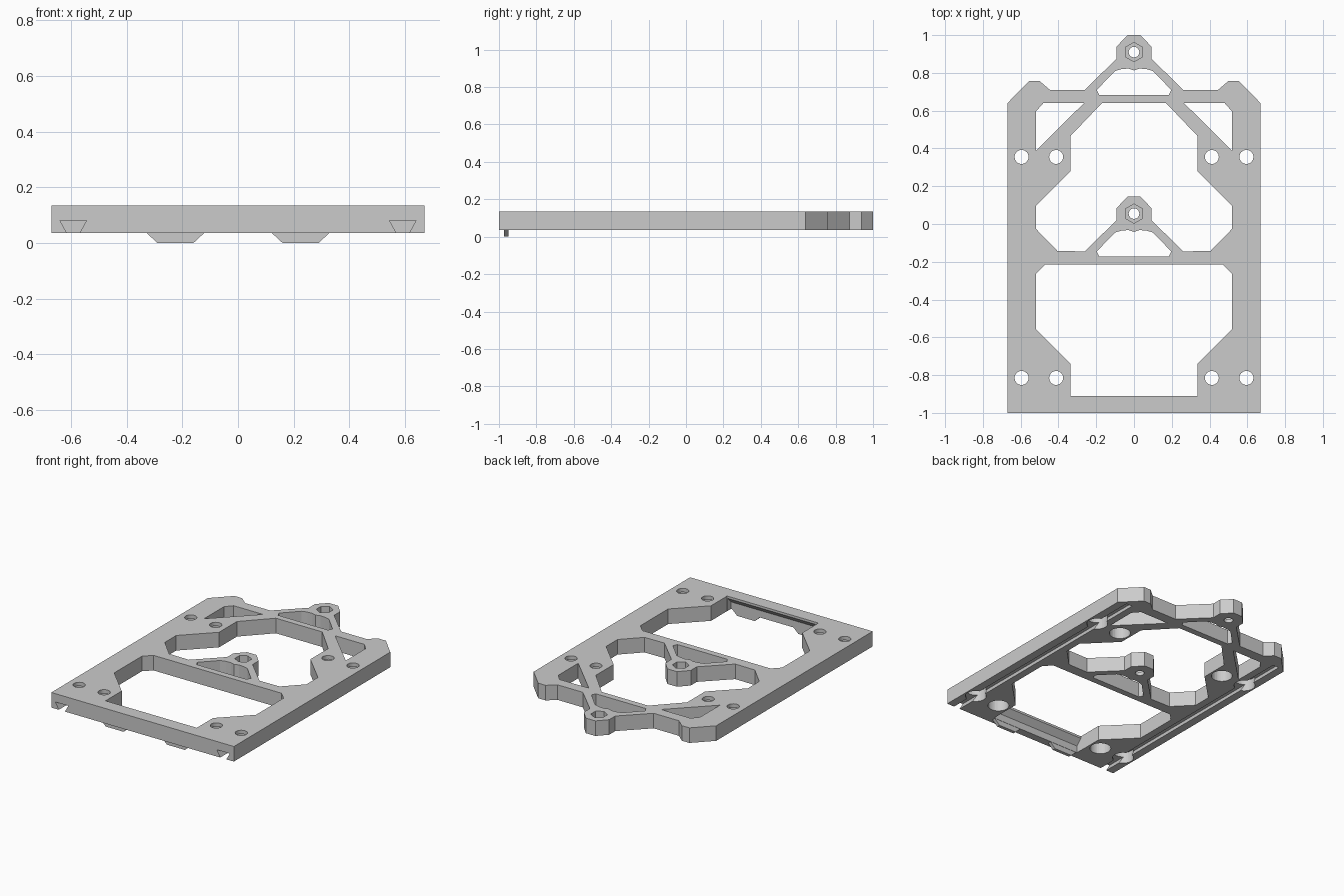
import bpy, bmesh
from math import cos, sin, pi

if "Cube" in bpy.data.objects:
    bpy.data.objects.remove(bpy.data.objects["Cube"])

Z0, Z1 = 0.035, 0.135


def extrude(name, pts, place, a, b):
    """Extrude a 2D profile from a to b; place(u, v, w) maps it into space."""
    bm = bmesh.new()
    lo = [bm.verts.new(place(u, v, a)) for u, v in pts]
    hi = [bm.verts.new(place(u, v, b)) for u, v in pts]
    bm.faces.new(lo)
    bm.faces.new(hi)
    for i in range(len(pts)):
        j = (i + 1) % len(pts)
        bm.faces.new((lo[i], lo[j], hi[j], hi[i]))
    bmesh.ops.recalc_face_normals(bm, faces=bm.faces)
    me = bpy.data.meshes.new(name)
    bm.to_mesh(me)
    bm.free()
    ob = bpy.data.objects.new(name, me)
    bpy.context.scene.collection.objects.link(ob)
    return ob


def along_z(u, v, w): return (u, v, w)
def along_y(u, v, w): return (u, w, v)
def along_x(u, v, w): return (w, u, v)


def mirrored(half):
    """Close a right-hand half outline with its mirror image."""
    return half + [(-x, y) for x, y in reversed(half) if x != 0]


def circle(x, y, r, n=32, start=0.0):
    return [(x + r * cos(start + 2 * pi * i / n), y + r * sin(start + 2 * pi * i / n)) for i in range(n)]


def cut(pts, place=along_z, a=-0.1, b=0.3):
    tool = extrude("cutter", pts, place, a, b)
    tool.hide_render = True
    mod = plate.modifiers.new("cut", 'BOOLEAN')
    mod.operation = 'DIFFERENCE'
    mod.solver = 'EXACT'
    mod.object = tool
    bpy.context.view_layer.objects.active = plate
    bpy.ops.object.modifier_apply(modifier=mod.name)
    bpy.data.objects.remove(tool)


HUBS = (0.91, 0.055)


def hub_outline(cy):
    return [(0.035, cy + 0.09), (0.093, cy + 0.028), (0.093, cy - 0.035), (0.26, cy - 0.2)]


# Frame plate outline
plate = extrude("frame_plate", mirrored(hub_outline(HUBS[0]) + [
    (0.445, 0.71), (0.50, 0.757), (0.555, 0.757), (0.67, 0.64), (0.67, -1)]), along_z, Z0, Z1)

# Large windows
cut(mirrored([(0.17, 0.64), (0.335, 0.467), (0.335, 0.28), (0.52, 0.095), (0.52, -0.025), (0.405, -0.143)]
             + hub_outline(HUBS[1])[::-1]))
cut(mirrored([(0.47, -0.215), (0.52, -0.265), (0.52, -0.555), (0.335, -0.74), (0.335, -0.91)]))

# Windows beneath the hubs, nut pockets and bolt holes
for cy in HUBS:
    cut(mirrored([(0, cy - 0.097), (0.03, cy - 0.087), (0.065, cy - 0.09), (0.10, cy - 0.1),
                  (0.197, cy - 0.2), (0.183, cy - 0.228)]))
    cut(circle(0, cy, 0.028))
    cut(circle(0, cy, 0.051, 6, pi / 2), a=0.06)

# Side windows, dovetail grooves and counterbored screw holes
for s in (-1, 1):
    cut([(s * x, y) for x, y in [(0.265, 0.64), (0.48, 0.64), (0.52, 0.595), (0.52, 0.387)]])
    cut([(s * x, z) for x, z in [(0.545, 0.08), (0.64, 0.08), (0.615, 0.035), (0.615, 0.0),
                                 (0.57, 0.0), (0.57, 0.035)]], along_y, -1.1, 0.66)
    for x in (0.412, 0.595):
        for y in (0.355, -0.815):
            cut(circle(s * x, y, 0.037))
            cut(circle(s * x, y, 0.065), b=0.11)

# Undercut on the inside of the front bar
cut([(-0.90, 0.12), (-0.91, 0.12), (-0.948, 0.082), (-0.948, 0.0), (-0.90, 0.0)], along_x, -0.334, 0.334)

# Locating tabs below the front bar
for side, s in (("left", -1), ("right", 1)):
    extrude(side + "_locating_tab", [(s * x, z) for x, z in [
        (0.12, 0.037), (0.33, 0.037), (0.29, 0.0), (0.16, 0.0)]], along_y, -0.972, -0.95)
